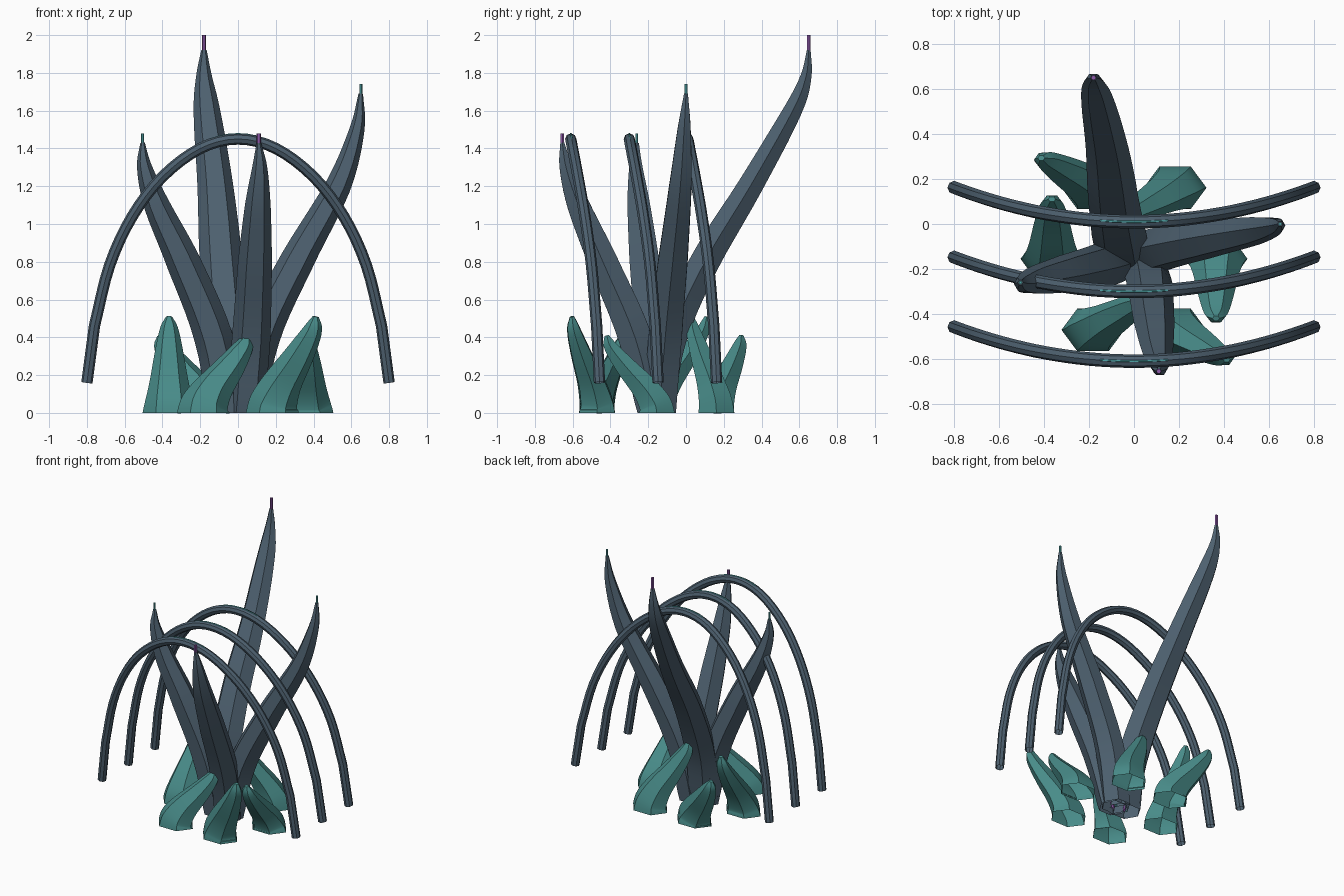
import bpy, bmesh, math
from mathutils import Vector

cube = bpy.data.objects.get("Cube")
if cube:
    bpy.data.objects.remove(cube)


def material(name, rgb):
    m = bpy.data.materials.new(name)
    m.use_nodes = True
    m.diffuse_color = (*rgb, 1)
    m.node_tree.nodes["Principled BSDF"].inputs["Base Color"].default_value = (*rgb, 1)
    return m


SLATE = material("slate", (0.075, 0.118, 0.16))
TEAL = material("teal", (0.065, 0.26, 0.25))
VIOLET = material("violet", (0.27, 0.1, 0.4))
AQUA = material("aqua", (0.08, 0.38, 0.39))


def spline(points, steps=5):
    """Smooth path through a few points."""
    p = [Vector(q) for q in points]
    p = [2 * p[0] - p[1]] + p + [2 * p[-1] - p[-2]]
    path = []
    for a, b, c, d in zip(p, p[1:], p[2:], p[3:]):
        for i in range(steps):
            t = i / steps
            path.append(b + (c - a) * t / 2 + (a * 2 - b * 5 + c * 4 - d) * t * t / 2
                        + (b * 3 - a - c * 3 + d) * t ** 3 / 2)
    return path + [p[-2]]


def blend(values, t):
    """Linear lookup in evenly spaced values."""
    f = t * (len(values) - 1)
    i = min(int(f), len(values) - 2)
    return values[i] + (values[i + 1] - values[i]) * (f - i)


def sweep(name, path, radii, mat, sides=6, side_axis=(1, 0, 0), grounded=False, depth=1):
    """Sweep a tapering polygon along a path; grounded ones get a level rim and a closed tip."""
    bm = bmesh.new()
    rings, last = [], len(path) - 1
    for i, p in enumerate(path):
        tangent = (path[min(i + 1, last)] - path[max(i - 1, 0)]).normalized()
        if grounded and i == 0:
            tangent = Vector((0, 0, 1))
        u = Vector(side_axis)
        u = (u - tangent * u.dot(tangent)).normalized()
        v = tangent.cross(u)
        r = blend(radii, i / last)
        rings.append([bm.verts.new(p + u * r * math.cos(a) + v * r * depth * math.sin(a))
                      for a in (math.tau * k / sides for k in range(sides))])
    for low, high in zip(rings, rings[1:]):
        for k in range(sides):
            n = (k + 1) % sides
            bm.faces.new((low[k], low[n], high[n], high[k]))
    if grounded:
        bm.faces.new(rings[-1])
    mesh = bpy.data.meshes.new(name)
    bm.to_mesh(mesh)
    bm.free()
    mesh.materials.append(mat)
    obj = bpy.data.objects.new(name, mesh)
    bpy.context.collection.objects.link(obj)
    bpy.ops.object.select_all(action="DESELECT")
    obj.select_set(True)
    bpy.context.view_layer.objects.active = obj
    bpy.ops.object.shade_smooth_by_angle(angle=math.radians(30))


# Tall curved spires, each with a thin glowing core that pokes out of the tip
spires = {
    "back": (VIOLET, .8, .12, [(-.04, -.15, 0), (-.06, -.08, .4), (-.09, .1, .8),
                               (-.12, .34, 1.2), (-.165, .565, 1.6), (-.18, .635, 1.78),
                               (-.18, .65, 1.92)]),
    "left": (AQUA, 1, .1, [(.04, -.14, 0), (.12, -.11, .4), (.31, -.07, .8),
                           (.53, -.03, 1.2), (.63, -.01, 1.5), (.65, 0, 1.69)]),
    "right": (AQUA, 1, .1, [(-.06, -.15, 0), (-.13, -.18, .4), (-.29, -.22, .8),
                            (-.43, -.25, 1.1), (-.495, -.265, 1.3), (-.505, -.26, 1.43)]),
    "front": (VIOLET, 1, .1, [(.04, -.17, 0), (.07, -.27, .4), (.09, -.44, .8),
                              (.105, -.57, 1.1), (.115, -.635, 1.3), (.11, -.655, 1.43)]),
}
for side, (core_mat, depth, r, points) in spires.items():
    path = spline(points)
    sweep(side + "_spire", path, [r * k for k in (1, 1.02, .9, .68, .4, .12)], SLATE,
          grounded=True, depth=depth)
    top = path[-1] + Vector((0, 0, .08 if side == "back" else .05))
    core_radius = .011 if core_mat == VIOLET else .008
    sweep(side + "_spire_core", path + [top], [core_radius] * 2, core_mat, grounded=True)

# Curled leaves in a ring round the spires, alternately short and tall
leaf_radii = (.14, .134, .125, .112, .098, .084, .07, .055, .04, .016)
leaf_curve = ((0, 0), (.04, .12), (.24, .32), (.62, .6), (.92, .85), (1, 1))
for i in range(6):
    a, lean = math.radians(60 * i), math.radians(270 - 60 * i)
    height = .51 if i % 2 else .41
    base = Vector((.365 * math.cos(a), -.155 + .365 * math.sin(a), 0))
    reach = Vector((math.cos(lean), math.sin(lean), 0)) * .265
    points = [base + reach * s + Vector((0, 0, height * h)) for s, h in leaf_curve]
    sweep(f"leaf_{i + 1}", spline(points, 4), leaf_radii, TEAL, grounded=True, depth=.78)

# Three bowed arches with a fine vein along the crown
half = [(.76, .46), (.68, .78), (.56, 1.04), (.4, 1.25), (.2, 1.4)]
outline = [(-x, z) for x, z in half] + [(0, 1.45)] + half[::-1]
for name, y in (("back", .01), ("middle", -.3), ("front", -.61)):
    def bowed(x, z):
        return Vector((x, y + .152 * (x / .8) ** 2, z))
    path = spline([bowed(x, z) for x, z in outline], 4)
    path = [bowed(-.8, .16)] + path + [bowed(.8, .16)]
    sweep(name + "_arch", path, [.03, .03], SLATE, 8, (0, 1, 0))
    crown = [p + Vector((0, 0, .026)) for p in path if abs(p.x) < .16]
    sweep(name + "_arch_vein", crown, [.006, .006], AQUA, 6, (0, 1, 0))
